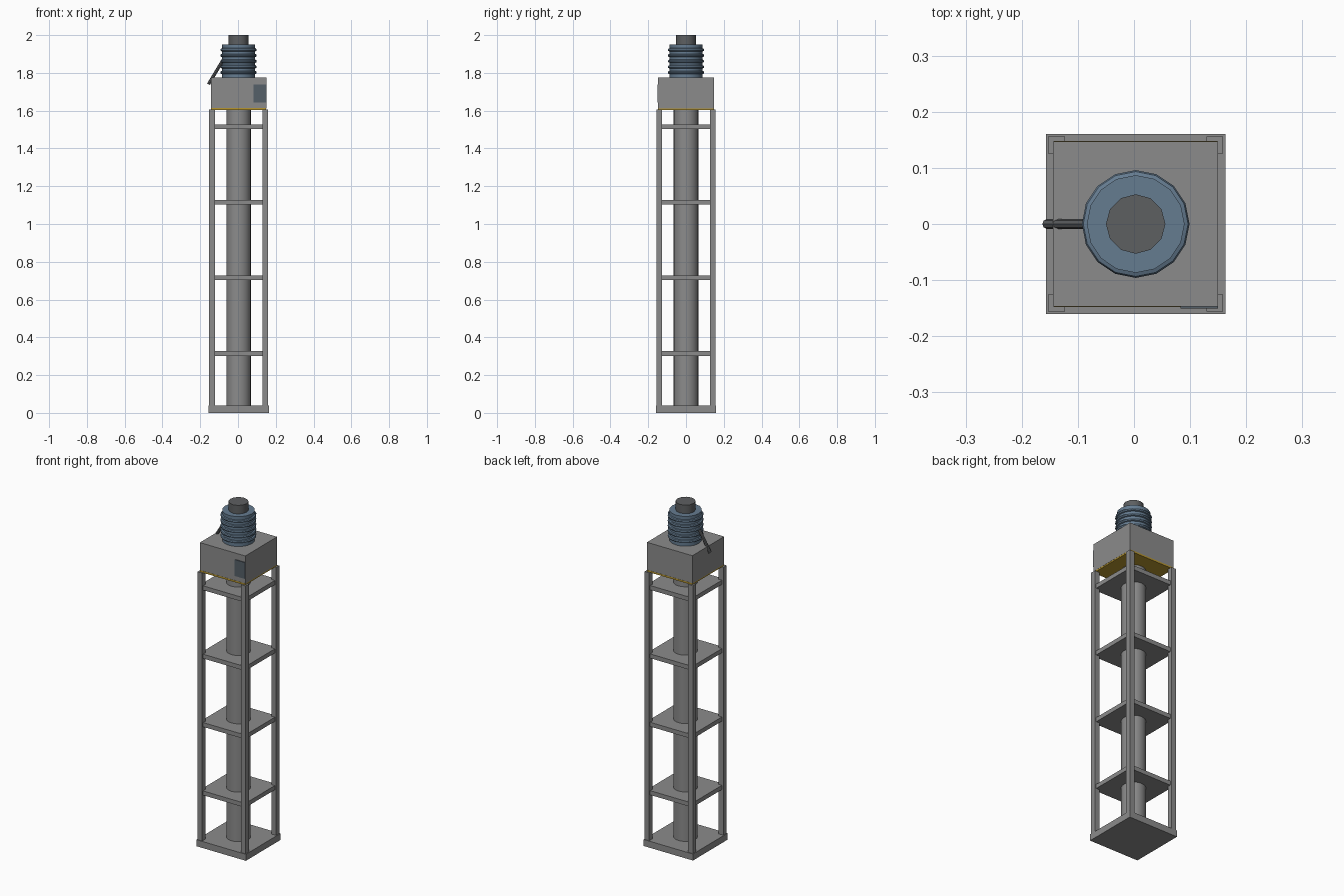
import bpy, math
from mathutils import Vector

if "Cube" in bpy.data.objects:
    bpy.data.objects.remove(bpy.data.objects["Cube"])

CX = 0.003  # tower axis; the lever overhangs on the left


def material(name, rgb):
    m = bpy.data.materials.new(name)
    m.diffuse_color = (*rgb, 1)
    m.use_nodes = True
    m.node_tree.nodes["Principled BSDF"].inputs["Base Color"].default_value = m.diffuse_color
    return m


STEEL = material("grey_steel", (0.26, 0.26, 0.26))
DARK = material("dark_metal", (0.11, 0.115, 0.12))
BLUE = material("blue_grey_rubber", (0.13, 0.20, 0.28))
YELLOW = material("warning_yellow", (0.48, 0.31, 0.03))
SLATE = material("slate_panel", (0.09, 0.115, 0.14))


def finish(name, mat, smooth=False):
    ob = bpy.context.object
    ob.name = name
    ob.data.materials.append(mat)
    if smooth:
        bpy.ops.object.shade_smooth_by_angle(angle=math.radians(40))
    return ob


def box(name, mat, x, y, z):
    """Box from (min, max) ranges, x measured from the tower axis."""
    bpy.ops.mesh.primitive_cube_add(size=1)
    ob = finish(name, mat)
    mid = Vector(((x[0] + x[1]) / 2 + CX, (y[0] + y[1]) / 2, (z[0] + z[1]) / 2))
    dim = (x[1] - x[0], y[1] - y[0], z[1] - z[0])
    for v in ob.data.vertices:
        v.co = Vector(a * b for a, b in zip(v.co, dim)) + mid
    return ob


def rod(name, mat, a, b, r, sides):
    a, b = Vector(a), Vector(b)
    bpy.ops.mesh.primitive_cylinder_add(
        vertices=sides, radius=r, depth=(b - a).length, location=(a + b) / 2,
        rotation=(b - a).to_track_quat('Z', 'Y').to_euler())
    return finish(name, mat, True)


def column(name, mat, z0, z1, r, sides):
    bpy.ops.mesh.primitive_cylinder_add(
        vertices=sides, radius=r, depth=z1 - z0, location=(CX, 0, (z0 + z1) / 2))
    return finish(name, mat, True)


# Frame: base plate, four corner posts, four shelves
box("base_plate", STEEL, (-.16, .16), (-.16, .16), (0, .038))
for sx in (-1, 1):
    for sy in (-1, 1):
        box("corner_post", STEEL, sorted((sx * .126, sx * .156)),
            sorted((sy * .126, sy * .156)), (.038, 1.605))
for i in range(4):
    z = .315 + .4 * i
    box("shelf", STEEL, (-.147, .147), (-.147, .147), (z - .0125, z + .0125))

# Central tube
column("central_tube", STEEL, .038, 1.61, .065, 24)

# Head housing with warning band and front panel
box("head_housing", STEEL, (-.147, .147), (-.147, .147), (1.612, 1.775))
box("warning_band", YELLOW, (-.146, .146), (-.148, .148), (1.604, 1.614))
box("front_panel", SLATE, (.08, .147), (-.151, -.146), (1.642, 1.738))

# Ribbed collar and tip
column("collar", BLUE, 1.775, 1.95, .087, 16)
for i in range(5):
    bpy.ops.mesh.primitive_torus_add(
        major_segments=16, minor_segments=8, major_radius=.087,
        minor_radius=.009, location=(CX, 0, 1.802 + .03 * i))
    finish("collar_rib", BLUE, True)
column("tip", DARK, 1.95, 2.0, .053, 12)

# Lever on the left
rod("lever", DARK, (-.078, 0, 1.87), (-.156, 0, 1.74), .0085, 8)
